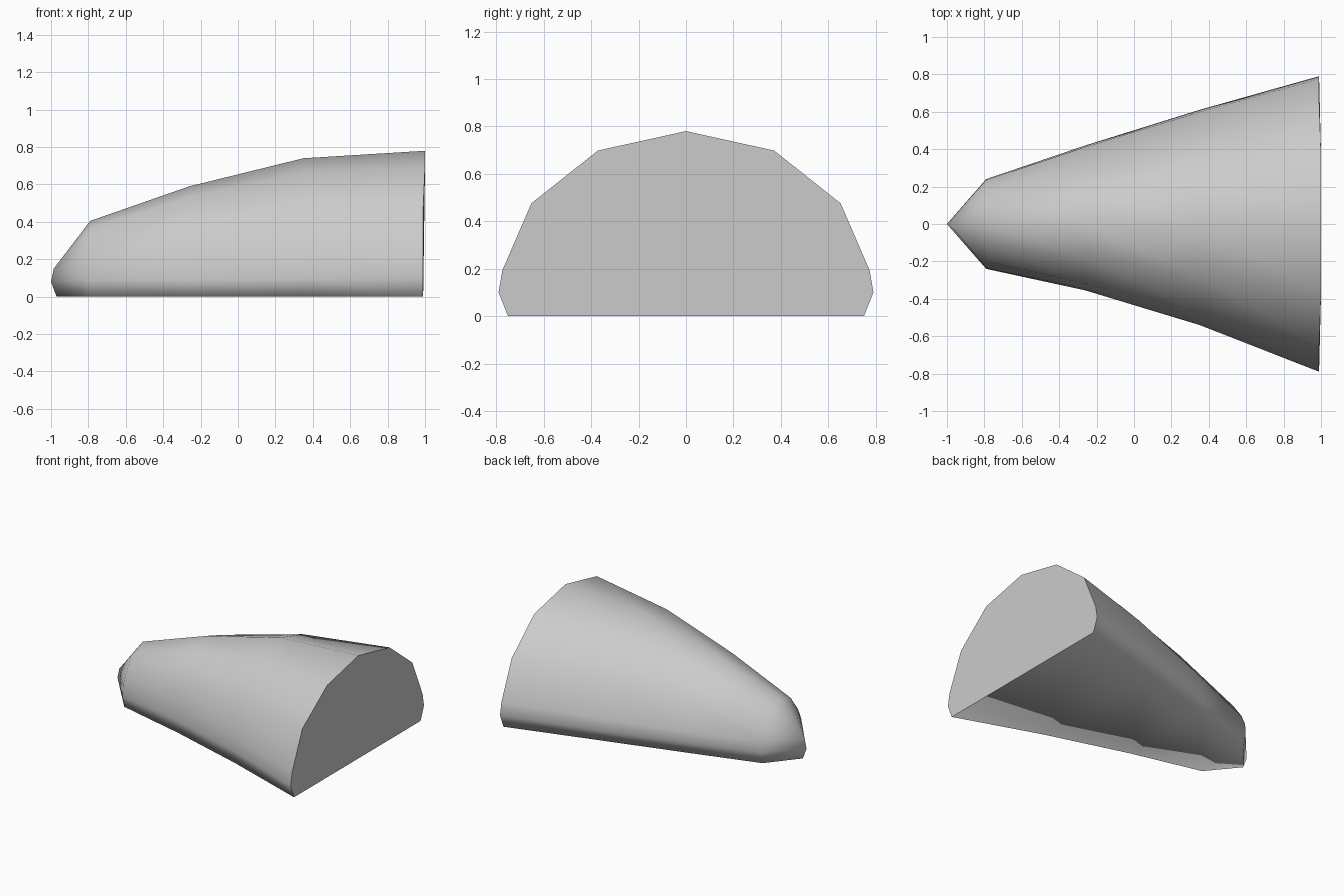
import bpy, bmesh

cube = bpy.data.objects.get("Cube")
if cube:
    bpy.data.objects.remove(cube)

# One plain grey for the whole body
grey = bpy.data.materials.new("light_grey")
grey.use_nodes = True
colour = (0.6, 0.6, 0.6, 1)
grey.diffuse_color = colour
grey.node_tree.nodes["Principled BSDF"].inputs["Base Color"].default_value = colour

# Ribs from the wide end: side x, crown x, height,
# then (half width, half width at the base) for the front and the back
ribs = [
    (0.99, 1.0, 0.78, (0.79, 0.75), (0.79, 0.75)),
    (0.35, 0.35, 0.74, (0.54, 0.53), (0.61, 0.56)),
    (-0.26, -0.26, 0.59, (0.355, 0.35), (0.42, 0.38)),
    (-0.79, -0.79, 0.405, (0.24, 0.22), (0.24, 0.22)),
]


def section(x, crown_x, height, front, back):
    """Arched rib from the front base, over the crown, to the back base."""
    low = 0.085 + 0.0075 * (x + 1)
    shoulder = (front[0] + back[0]) / 2

    def side(sign, width, base):
        return [(x, sign * base, 0),
                (x, sign * width, low),
                (x, sign * width * 0.98, low * 1.93),
                (x, sign * shoulder * 0.825, height * 0.61),
                (crown_x, sign * shoulder * 0.47, height * 0.895)]

    return side(-1, *front) + [(crown_x, 0, height)] + side(1, *back)[::-1]


# Nose: every rib ends on the same upright edge
tip = (-0.985, 0, 0.15)
half_nose = [(-0.97, 0, 0), (-1, 0, 0.08)] + [tip] * 3
nose = half_nose + [tip] + half_nose[::-1]

bm = bmesh.new()
rings = [[bm.verts.new(p) for p in section(*r)] for r in ribs]
rings.append([bm.verts.new(p) for p in nose])

# Skin between ribs, with a flat strip of floor closing each bay
for a, b in zip(rings, rings[1:]):
    for i in range(len(a)):
        j = (i + 1) % len(a)
        bm.faces.new((a[i], a[j], b[j], b[i]))
# Flat end wall
bm.faces.new(rings[0])
bmesh.ops.remove_doubles(bm, verts=bm.verts, dist=0.0005)
bmesh.ops.recalc_face_normals(bm, faces=bm.faces)

# Smooth skin and floor, sharp border around the end wall
for face in bm.faces:
    face.smooth = True
wall = max(bm.faces, key=lambda f: f.calc_center_median().x)
wall.smooth = False
for edge in wall.edges:
    edge.smooth = False

mesh = bpy.data.meshes.new("tapered_body")
bm.to_mesh(mesh)
bm.free()
mesh.materials.append(grey)
body = bpy.data.objects.new("tapered_body", mesh)
bpy.context.collection.objects.link(body)
